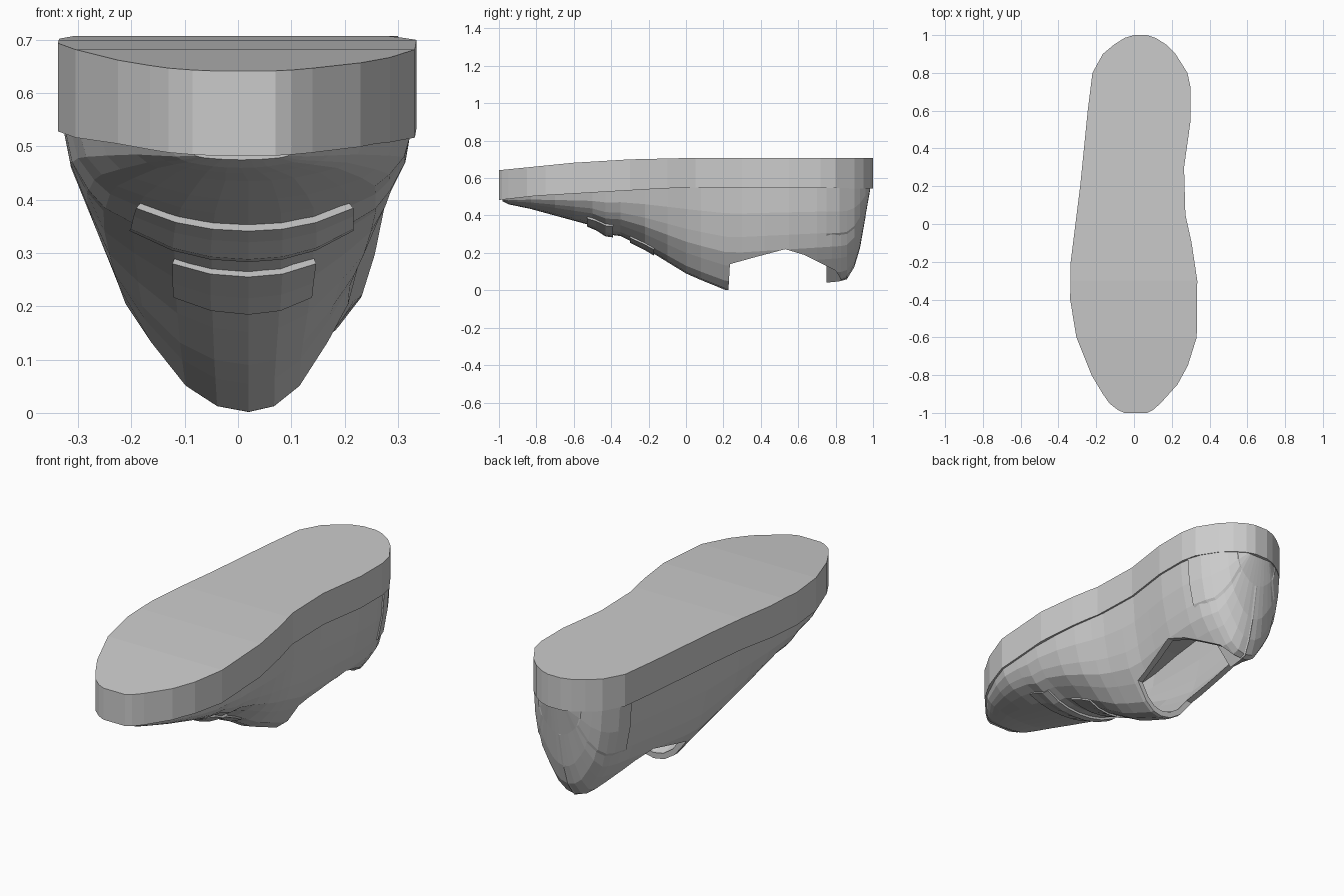
import bpy, bmesh

if "Cube" in bpy.data.objects:
    bpy.data.objects.remove(bpy.data.objects["Cube"])

# Profile curves along the length (y, value)
LEFT = [(-1, -.05), (-.985, -.085), (-.95, -.13), (-.9, -.165), (-.8, -.225), (-.6, -.305), (-.4, -.338),
        (-.2, -.335), (0, -.31), (.2, -.285), (.6, -.245), (.8, -.22), (.9, -.165), (.95, -.105), (.985, -.05), (1, 0)]
RIGHT = [(-1, .07), (-.985, .1), (-.95, .14), (-.85, .23), (-.75, .285), (-.6, .332), (-.3, .335), (-.1, .305),
         (.05, .272), (.3, .265), (.55, .3), (.72, .3), (.8, .283), (.9, .22), (.95, .17), (.985, .115), (1, .07)]
SOLE_TOP = [(-1, .642), (-.6, .682), (-.3, .7), (0, .707), (1, .707)]
SOLE_LOW = [(-1, .483), (-.8, .505), (-.2, .54), (0, .55), (1, .545)]
KEEL = [(-.98, .475), (-.95, .46), (-.83, .435), (-.5, .345), (-.43, .3), (-.35, .29), (-.22, .225), (0, .09),
        (.08, .055), (.21, .002), (.3, .0), (.83, .055), (.86, .065), (.9, .13), (.93, .23), (.96, .4), (.985, .54)]
# Half cross-section: fraction of width, fraction of depth
SECTION = [(1, -.04), (.96, .25), (.87, .48), (.78, .63), (.62, .76), (.4, .91), (.2, .98)]


def at(curve, y):
    if y <= curve[0][0]:
        return curve[0][1]
    for (a, va), (b, vb) in zip(curve, curve[1:]):
        if y <= b:
            return va + (vb - va) * (y - a) / (b - a)
    return curve[-1][1]


def loft(name, rings):
    bm = bmesh.new()
    vs = [[bm.verts.new(p) for p in r] for r in rings]
    n = len(vs[0])
    for a, b in zip(vs, vs[1:]):
        for i in range(n):
            j = (i + 1) % n
            bm.faces.new((a[i], a[j], b[j], b[i]))
    bm.faces.new(vs[0])
    bm.faces.new(vs[-1])
    bmesh.ops.recalc_face_normals(bm, faces=bm.faces)
    me = bpy.data.meshes.new(name)
    bm.to_mesh(me)
    bm.free()
    ob = bpy.data.objects.new(name, me)
    bpy.context.collection.objects.link(ob)
    return ob


def section(y, off=0.0, pts=SECTION):
    """U-shaped section of the upper; a negative offset shrinks it."""
    l, r = at(LEFT, y) + .008 - off, at(RIGHT, y) - .008 + off
    c = .02 if abs(y) < .9 else (l + r) / 2
    top = at(SOLE_LOW, y)
    d = max(top - at(KEEL, y) + off, .004)
    left = [(c + (l - c) * u, y, top - d * w) for u, w in pts]
    right = [(c + (r - c) * u, y, top - d * w) for u, w in pts]
    return left + [(c, y, top - d)] + right[::-1]


def patch(name, ys, off, pts):
    """Thin panel lying over the upper."""
    loft(name, [section(y, off, pts) + section(y, -.01, pts)[::-1] for y in ys])


def cut(ob, cutter):
    m = ob.modifiers.new('cut', 'BOOLEAN')
    m.operation = 'DIFFERENCE'
    m.solver = 'EXACT'
    m.object = cutter
    cutter.hide_render = True
    cutter.hide_set(True)


# Sole slab
ys = sorted({p[0] for c in (LEFT, RIGHT) for p in c})
loft('sole', [[(at(LEFT, y), y, at(SOLE_TOP, y)), (at(RIGHT, y), y, at(SOLE_TOP, y)),
               (at(RIGHT, y), y, at(SOLE_LOW, y)), (at(LEFT, y), y, at(SOLE_LOW, y))] for y in ys])

# Upper, hanging below the sole
stations = sorted({p[0] for p in KEEL} | {-.9, -.7, -.6, -.1, .42, .55, .7, .78})
upper = loft('upper', [section(y) for y in stations])

# Foot cavity and ankle opening
cavity = loft('cavity_cutter', [section(y, -.028) for y in
                                (-.6, -.4, -.2, .0, .215, .4, .55, .7, .82, .87, .91, .93)])
cut(upper, cavity)
rim = [(.215, -.2), (.235, .14), (.38, .18), (.53, .22), (.63, .19), (.75, .13), (.8, .105), (.84, .04), (.84, -.2)]
opening = loft('opening_cutter', [[(x, y, z) for y, z in rim] for x in (-.6, .6)])
cut(upper, opening)

# Overlays: heel counter, eyelet bars, tongue tab
patch('heel_counter', (.75, .82, .86, .9, .93, .96), .006, SECTION[:3])
patch('lace_bar_front', (-.53, -.48, -.43, -.39), .012, SECTION[4:])
patch('lace_bar_rear', (-.3, -.22, -.17), .01, SECTION[5:])
